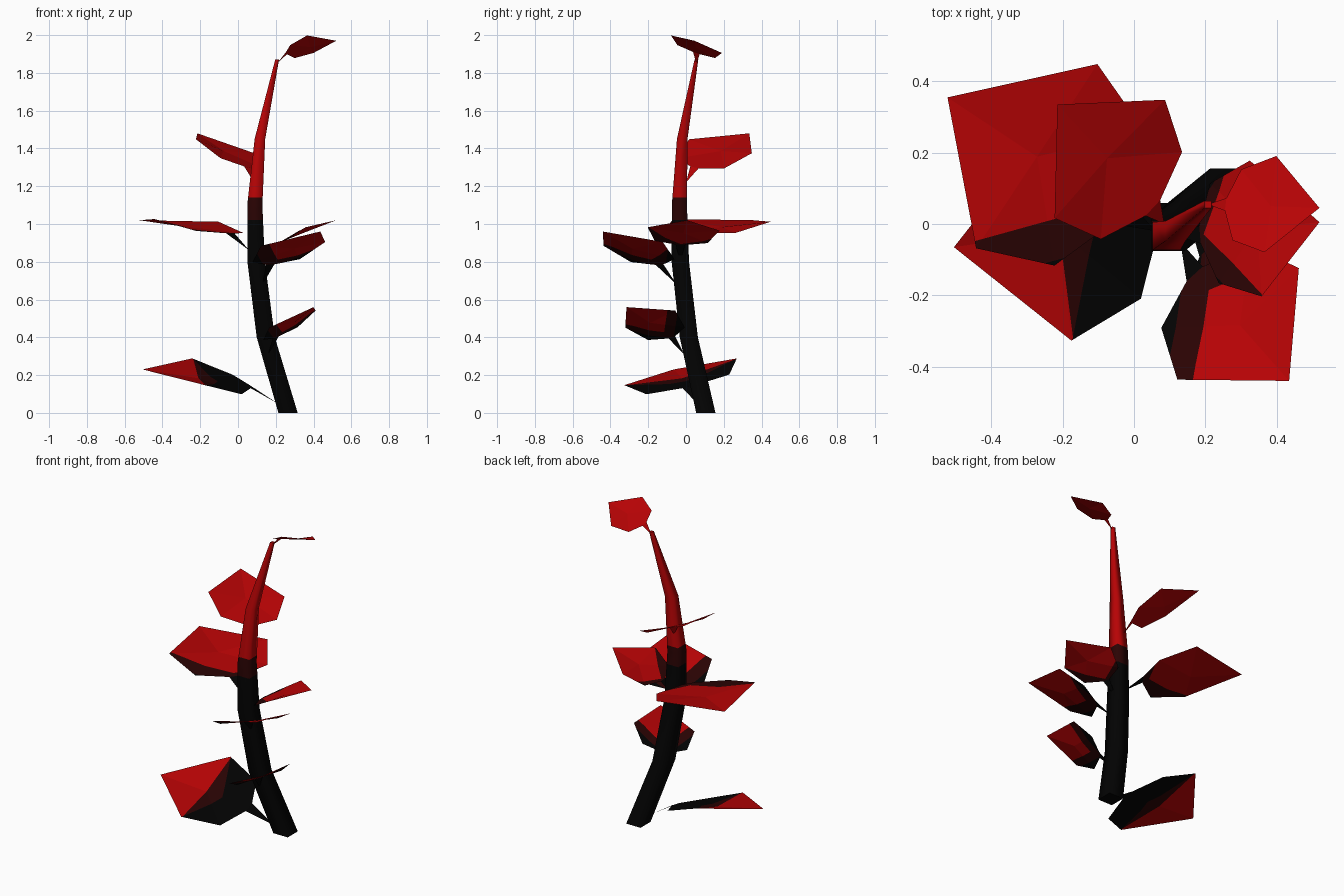
import bpy, bmesh
from mathutils import Vector

cube = bpy.data.objects.get("Cube")
if cube:
    bpy.data.objects.remove(cube, do_unlink=True)


def make_material(name, rgb):
    mat = bpy.data.materials.new(name)
    mat.use_nodes = True
    colour = (*rgb, 1)
    mat.diffuse_color = colour
    bsdf = mat.node_tree.nodes["Principled BSDF"]
    bsdf.inputs["Base Color"].default_value = colour
    bsdf.inputs["Roughness"].default_value = 0.9
    return mat


MATERIALS = [
    make_material("charcoal black", (0.0008, 0.0008, 0.0008)),
    make_material("dark maroon", (0.023, 0.001, 0.001)),
    make_material("deep red", (0.47, 0.001, 0.0015)),
]


def cut_faces(bm, faces, origin, normal):
    """Slice only the given faces with a plane."""
    verts = {v for f in faces for v in f.verts}
    edges = {e for f in faces for e in f.edges}
    bmesh.ops.bisect_plane(bm, geom=[*verts, *edges, *faces], plane_co=origin, plane_no=normal)


def finish(bm, name):
    mesh = bpy.data.meshes.new(name)
    bm.to_mesh(mesh)
    bm.free()
    for mat in MATERIALS:
        mesh.materials.append(mat)
    obj = bpy.data.objects.new(name, mesh)
    bpy.context.collection.objects.link(obj)


# Stem: level square rings (x, y, z, half width) along a leaning path
STEM = [
    (0.265, 0.105, 0, 0.051),
    (0.147, 0.015, 0.4, 0.048),
    (0.096, -0.03, 0.8, 0.046),
    (0.089, -0.035, 1.1, 0.04),
    (0.116, -0.02, 1.45, 0.028),
    (0.207, 0.055, 1.87, 0.01),
]
CORNERS = [(-1, -1), (1, -1), (1, 1), (-1, 1)]
STEM_BANDS = (1.02, 1.14)


def build_stem():
    bm = bmesh.new()
    rings = []
    for x, y, z, h in STEM:
        rings.append([bm.verts.new((x + h * i, y + h * j, z)) for i, j in CORNERS])
    for low, high in zip(rings, rings[1:]):
        for k in range(4):
            n = (k + 1) % 4
            bm.faces.new((low[k], low[n], high[n], high[k])).smooth = True
    # Flat end caps with crisp rims
    for cap in (rings[0][::-1], rings[-1]):
        for edge in bm.faces.new(cap).edges:
            edge.smooth = False
    for z in STEM_BANDS:
        cut_faces(bm, bm.faces[:], Vector((0, 0, z)), Vector((0, 0, 1)))
    for face in bm.faces:
        face.material_index = sum(face.calc_center_median().z > z for z in STEM_BANDS)
    finish(bm, "stem")


# Leaf outline, one half: (along, across, raised), as fractions of the length
HALF = [(0, 0.07, 0), (0.12, 0.39, 0), (0.49, 0.53, 0.06)]


def build_leaf(name, joint, base, tip, across, bands=()):
    """Each band is (start along the midline, slant of right half, slant of left half)."""
    joint, base, tip, across = map(Vector, (joint, base, tip, across))
    axis = tip - base
    length = axis.length
    axis.normalize()
    side = (across - axis * across.dot(axis)).normalized()
    up = axis.cross(side)
    if up.z < 0:
        side, up = -side, -up

    bm = bmesh.new()

    def point(along, lateral, raised):
        return bm.verts.new(base + (axis * along + side * lateral + up * raised) * length)

    right = [point(a, -w, h) for a, w, h in HALF]
    left = [point(a, w, h) for a, w, h in HALF]
    rim = right + [bm.verts.new(tip)] + left[::-1]
    centre = point(0.48, 0, 0)
    for k, vert in enumerate(rim):
        bm.faces.new((centre, vert, rim[(k + 1) % len(rim)]))
    # Flat stalk narrowing to the stem
    bm.faces.new((bm.verts.new(joint), right[0], left[0]))

    def place(face):
        offset = (face.calc_center_median() - base) / length
        return offset.dot(axis), offset.dot(side)

    # Colour bands slant outwards so the darker tones run along the lower rims
    cut_faces(bm, bm.faces[:], base, side)
    for start, *slants in bands:
        for sign, slant in zip((-1, 1), slants):
            half = [f for f in bm.faces if place(f)[1] * sign > 0]
            cut_faces(bm, half, base + axis * start * length, axis - side * sign * slant)
    for face in bm.faces:
        along, lateral = place(face)
        level = sum(along - slants[lateral > 0] * abs(lateral) > start for start, *slants in bands)
        if not bands:
            level = 2
        elif along < 0:
            level = 0
        face.material_index = level
    finish(bm, name)


build_stem()
build_leaf("lowest_leaf", (0.21, 0.06, 0.05), (0.063, 0.02, 0.14), (-0.505, -0.065, 0.23),
           (-0.08, 0.6, 0.145), [(0.3, 0.35, 0.35), (0.48, 0, 0)])
build_leaf("lower_front_leaf", (0.16, -0.01, 0.31), (0.2, -0.075, 0.4), (0.4, -0.315, 0.56),
           (0.24, 0.275, 0.085), [(-0.04, 0.9, 0.9), (0.17, 0.9, 0.9)])
build_leaf("middle_front_leaf", (0.13, -0.05, 0.68), (0.17, -0.14, 0.785), (0.435, -0.44, 0.96),
           (0.355, 0.298, 0.03), [(-0.1, 0.9, 0.9), (0.15, 0.9, 0.4)])
build_leaf("middle_left_leaf", (0.11, -0.03, 0.8), (0.185, -0.03, 0.89), (0.52, 0.005, 1.02),
           (-0.04, 0.355, -0.02), [(-0.2, 0.9, 0.9), (0.03, 0.9, 0.5)])
build_leaf("middle_right_leaf", (0.06, -0.02, 0.86), (-0.04, 0.035, 0.95), (-0.523, 0.355, 1.02),
           (0.344, 0.51, -0.015), [(-0.2, 0.3, 0.9), (0.06, 0.1, 0.9)])
build_leaf("upper_back_leaf", (0.085, 0, 1.22), (0.053, 0.045, 1.3), (-0.215, 0.335, 1.48),
           (0.32, 0.325, -0.08))
build_leaf("top_leaf", (0.207, 0.055, 1.85), (0.257, 0.055, 1.905), (0.52, 0.045, 1.97),
           (0.04, 0.28, -0.095))
